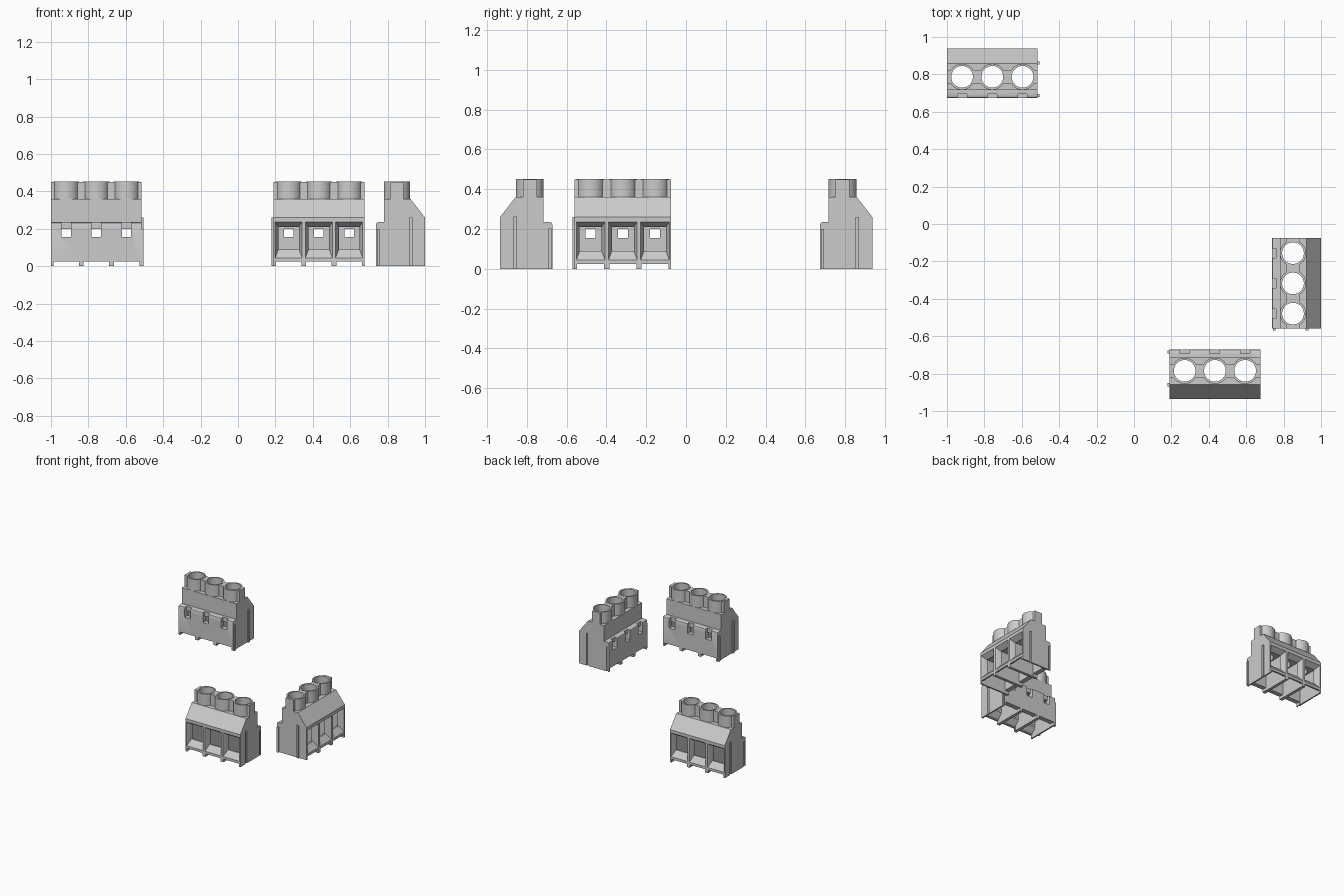
import bpy
import bmesh
import math
from mathutils import Matrix

if "Cube" in bpy.data.objects:
    bpy.data.objects.remove(bpy.data.objects["Cube"], do_unlink=True)

WIDTH = 0.485
PITCH = WIDTH / 3
HALF = WIDTH / 2
CELLS = [-PITCH, 0, PITCH]


def finish(name, bm):
    bmesh.ops.recalc_face_normals(bm, faces=bm.faces)
    mesh = bpy.data.meshes.new(name)
    bm.to_mesh(mesh)
    bm.free()
    obj = bpy.data.objects.new(name, mesh)
    bpy.context.collection.objects.link(obj)
    return obj


def loft(name, rings):
    """Closed solid through rings with equal numbers of points."""
    bm = bmesh.new()
    loops = [[bm.verts.new(p) for p in ring] for ring in rings]
    n = len(loops[0])
    for a, b in zip(loops, loops[1:]):
        for i in range(n):
            j = (i + 1) % n
            bm.faces.new((a[i], a[j], b[j], b[i]))
    bm.faces.new(loops[0])
    bm.faces.new(loops[-1])
    return finish(name, bm)


def extrude_x(name, profile, x0, x1):
    return loft(name, [[(x, y, z) for y, z in profile] for x in (x0, x1)])


def box(name, x0, x1, y0, y1, z0, z1):
    return extrude_x(name, [(y0, z0), (y1, z0), (y1, z1), (y0, z1)], x0, x1)


def cylinder(name, x, radius, z0, z1):
    bm = bmesh.new()
    bmesh.ops.create_cone(bm, cap_ends=True, segments=48, radius1=radius, radius2=radius,
                          depth=z1 - z0, matrix=Matrix.Translation((x, 0, (z0 + z1) / 2)))
    return finish(name, bm)


def combine(target, tool, operation):
    mod = target.modifiers.new("shape", "BOOLEAN")
    mod.operation = operation
    mod.solver = "EXACT"
    mod.object = tool
    bpy.context.view_layer.objects.active = target
    bpy.ops.object.modifier_apply(modifier=mod.name)
    bpy.data.objects.remove(tool, do_unlink=True)


# Housing: sloped front shoulder, rounded rear ledge
side = [(-0.15, 0), (-0.15, 0.26), (-0.072, 0.36), (0.07, 0.36), (0.07, 0.235),
        (0.102, 0.235), (0.11, 0.231), (0.113, 0.223), (0.113, 0)]
housing = extrude_x("terminal_block", side, -HALF, HALF)

# Screw towers joined by a web
combine(housing, box("web", -HALF, HALF, -0.035, 0.035, 0.35, 0.45), "UNION")
for x in CELLS:
    combine(housing, cylinder("tower", x, 0.07, 0.35, 0.452), "UNION")

# Interlocking ribs on one end, matching grooves on the other
for y0, y1, top in [(-0.083, -0.066, 0.26), (0.093, 0.108, 0.2)]:
    combine(housing, box("rib", -HALF - 0.01, -HALF + 0.005, y0, y1, 0, top), "UNION")
    combine(housing, box("groove", HALF - 0.008, HALF + 0.1, y0, y1, -0.1, top), "DIFFERENCE")

# Hollow cell, feet gap, screw bore, wire funnel and rear slot for each pole
cavity = [(-0.135, -0.1), (-0.135, 0.034), (-0.1, 0.076), (-0.1, 0.22), (0.075, 0.22), (0.075, -0.1)]
for x in CELLS:
    funnel = []
    for y, w, z0, z1 in [(-0.2, 0.072, 0.045, 0.235), (-0.15, 0.072, 0.045, 0.235),
                         (-0.112, 0.055, 0.09, 0.21), (-0.05, 0.055, 0.09, 0.21)]:
        funnel.append([(x - w, y, z0), (x + w, y, z0), (x + w, y, z1), (x - w, y, z1)])
    for tool in [
        extrude_x("cell", cavity, x - 0.069, x + 0.069),
        box("feet_gap", x - 0.068, x + 0.068, -0.3, 0.3, -0.1, 0.025),
        cylinder("bore", x, 0.058, 0.1, 0.6),
        loft("funnel", funnel),
        box("slot", x - 0.025, x + 0.025, 0.092, 0.2, 0.155, 0.3),
        box("window", x - 0.025, x + 0.025, 0.05, 0.2, 0.155, 0.2),
    ]:
        combine(housing, tool, "DIFFERENCE")

bpy.ops.object.select_all(action="DESELECT")
housing.select_set(True)
bpy.context.view_layer.objects.active = housing
bpy.ops.object.shade_smooth_by_angle(angle=math.radians(30))

# Three blocks facing different ways
front, back, left = housing, housing.copy(), housing.copy()
for obj in (back, left):
    bpy.context.collection.objects.link(obj)
for obj, name, x, y, turn in [(front, "front_terminal_block", 0.4325, -0.785, 0),
                              (back, "back_terminal_block", -0.7575, 0.787, 180),
                              (left, "left_terminal_block", 0.85, -0.3175, 90)]:
    obj.name = name
    obj.location = (x, y, 0)
    obj.rotation_euler.z = math.radians(turn)
